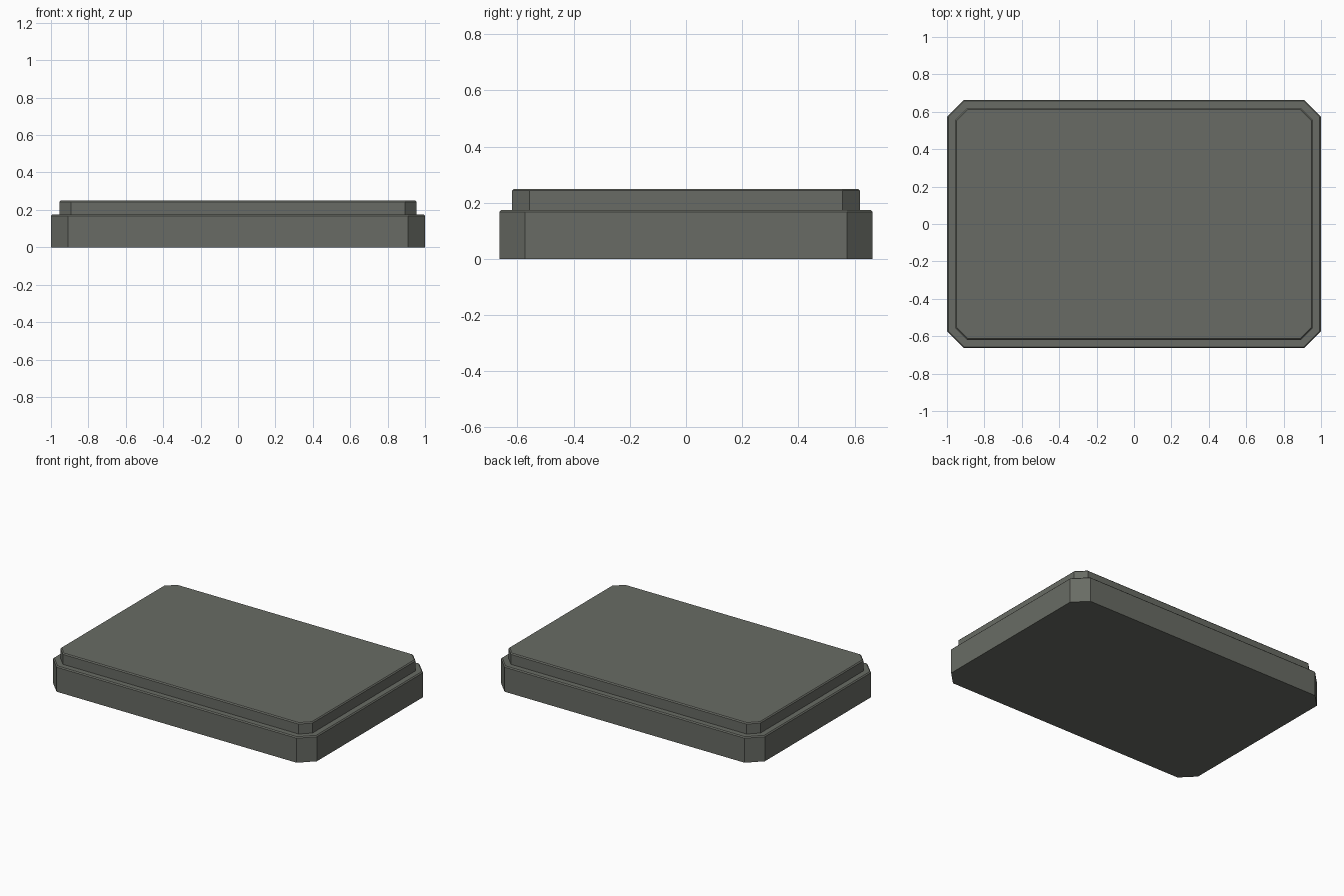
import bpy, math

if "Cube" in bpy.data.objects:
    bpy.data.objects.remove(bpy.data.objects["Cube"])

casing = bpy.data.materials.new("dark_warm_grey")
casing.diffuse_color = (0.14, 0.148, 0.128, 1.0)
casing.use_nodes = True
casing.node_tree.nodes["Principled BSDF"].inputs["Base Color"].default_value = casing.diffuse_color


def outline(hx, hy, cut, inset):
    """Rectangle with cut corners, evenly offset inward."""
    c = cut - inset * (2 - math.sqrt(2))
    x, y = hx - inset, hy - inset
    return [(x, -y + c), (x, y - c), (x - c, y), (-x + c, y),
            (-x, y - c), (-x, -y + c), (-x + c, -y), (x - c, -y)]


def chamfered_slab(name, hx, hy, cut, z0, z1, edge):
    """Cut-corner slab with a small bevel round its top rim."""
    rings = [(z0, 0), (z1 - edge, 0), (z1, edge)]
    verts = [(x, y, z) for z, i in rings for x, y in outline(hx, hy, cut, i)]
    faces = [tuple(reversed(range(8))), tuple(range(16, 24))]
    for r in (0, 8):
        for k in range(8):
            n = (k + 1) % 8
            faces.append((r + k, r + n, r + 8 + n, r + 8 + k))
    mesh = bpy.data.meshes.new(name)
    mesh.from_pydata(verts, [], faces)
    mesh.materials.append(casing)
    obj = bpy.data.objects.new(name, mesh)
    bpy.context.collection.objects.link(obj)
    return obj


# Wide lower body, then the slightly smaller raised lid
chamfered_slab("base", 1.0, 0.664, 0.09, 0.0, 0.175, 0.007)
chamfered_slab("lid", 0.955, 0.619, 0.062, 0.175, 0.25, 0.007)
